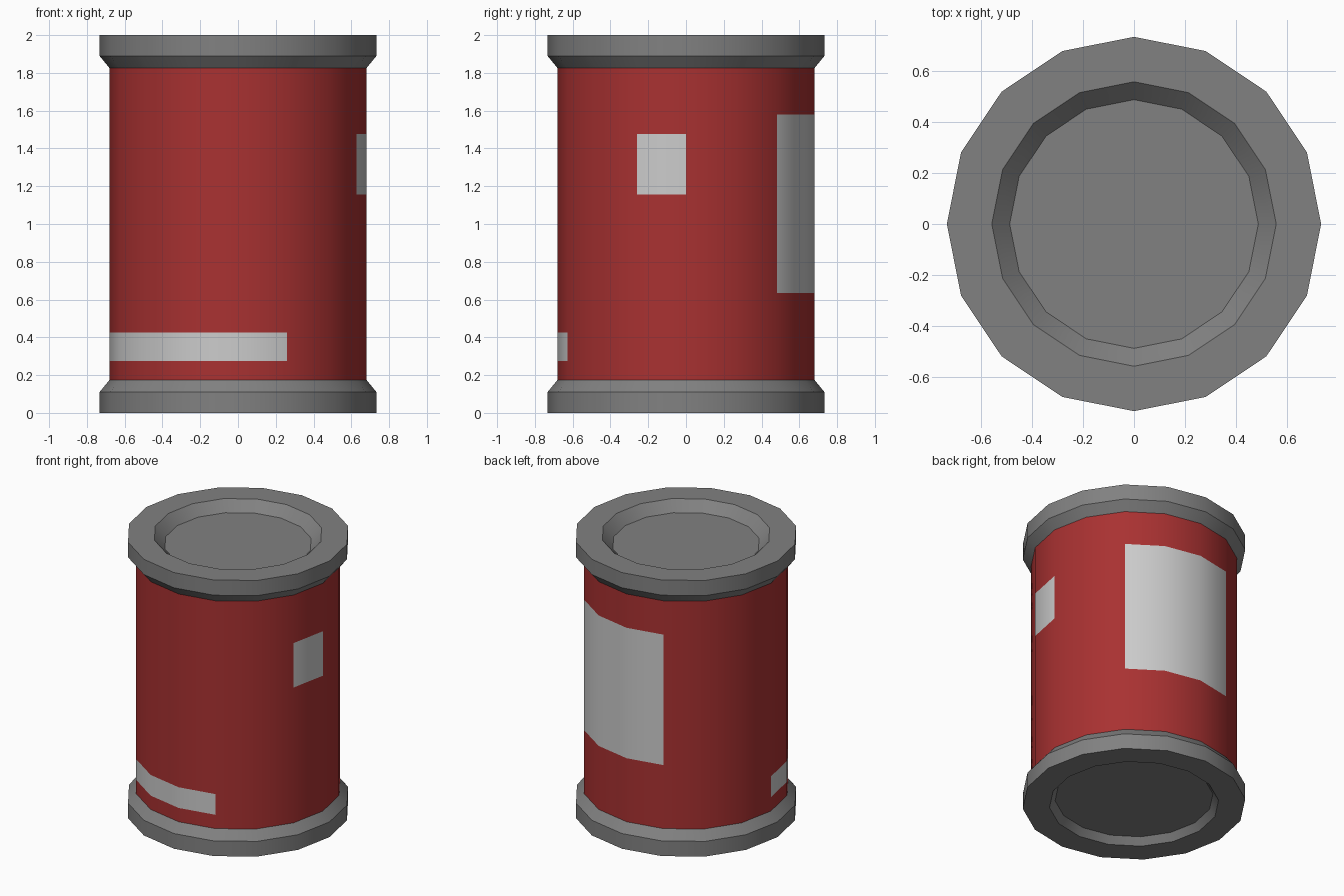
import bpy, bmesh
from math import cos, sin, tau

if "Cube" in bpy.data.objects:
    bpy.data.objects.remove(bpy.data.objects["Cube"])

SIDES = 16


def material(name, rgb):
    m = bpy.data.materials.new(name)
    m.diffuse_color = (*rgb, 1)
    m.use_nodes = True
    m.node_tree.nodes["Principled BSDF"].inputs["Base Color"].default_value = m.diffuse_color
    return m


def lathe(name, profile, mats, cap=False, face_mat=None):
    """Spin (radius, z) points around z; cap closes the last ring."""
    bm = bmesh.new()
    rings = [[bm.verts.new((r * cos(tau * i / SIDES), r * sin(tau * i / SIDES), z))
              for i in range(SIDES)] for r, z in profile]
    for lo, hi in zip(rings, rings[1:]):
        zc = (lo[0].co.z + hi[0].co.z) / 2
        for i in range(SIDES):
            j = (i + 1) % SIDES
            f = bm.faces.new((lo[i], lo[j], hi[j], hi[i]))
            if face_mat:
                f.material_index = face_mat(i, zc)
    if cap:
        bm.faces.new(rings[-1])
        bmesh.ops.recalc_face_normals(bm, faces=bm.faces)
        # Open shell: make sure the outer lid faces away from the middle
        bm.faces.ensure_lookup_table()
        if bm.faces[-1].normal.z * (profile[-1][1] - 1) < 0:
            bmesh.ops.reverse_faces(bm, faces=bm.faces)
    me = bpy.data.meshes.new(name)
    bm.to_mesh(me)
    bm.free()
    for m in mats:
        me.materials.append(m)
    ob = bpy.data.objects.new(name, me)
    bpy.context.collection.objects.link(ob)
    bpy.ops.object.select_all(action='DESELECT')
    ob.select_set(True)
    bpy.context.view_layer.objects.active = ob
    bpy.ops.object.shade_smooth_by_angle(angle=tau / 12)
    return ob


red = material("red_paint", (0.395, 0.031, 0.031))
pale = material("label_grey", (0.8, 0.8, 0.8))
steel = material("rim_grey", (0.22, 0.22, 0.22))

# Label panels: first side, side count, bottom z, top z
LABELS = [(8, 5, 0.275, 0.425),     # front strip
          (15, 1, 1.155, 1.477),    # small right label
          (2, 3, 0.635, 1.58)]      # large back label


def panel(i, z):
    return int(any(s <= i < s + n and a < z < b for s, n, a, b in LABELS))


# Barrel wall, cut at the label heights
levels = sorted([0.175, 1.825] + [z for lab in LABELS for z in lab[2:]])
lathe("barrel_wall", [(0.68, z) for z in levels], [red, pale], face_mat=panel)

# Rims with recessed lids; the bottom recess is shallower and wider
OUTER = [(0.68, 0.175), (0.733, 0.11), (0.733, 0.0), (0.557, 0.0)]
lathe("bottom_rim", OUTER + [(0.52, 0.05)], [steel], cap=True)
lathe("top_rim", [(r, 2 - z) for r, z in OUTER + [(0.487, 0.07)]], [steel], cap=True)
